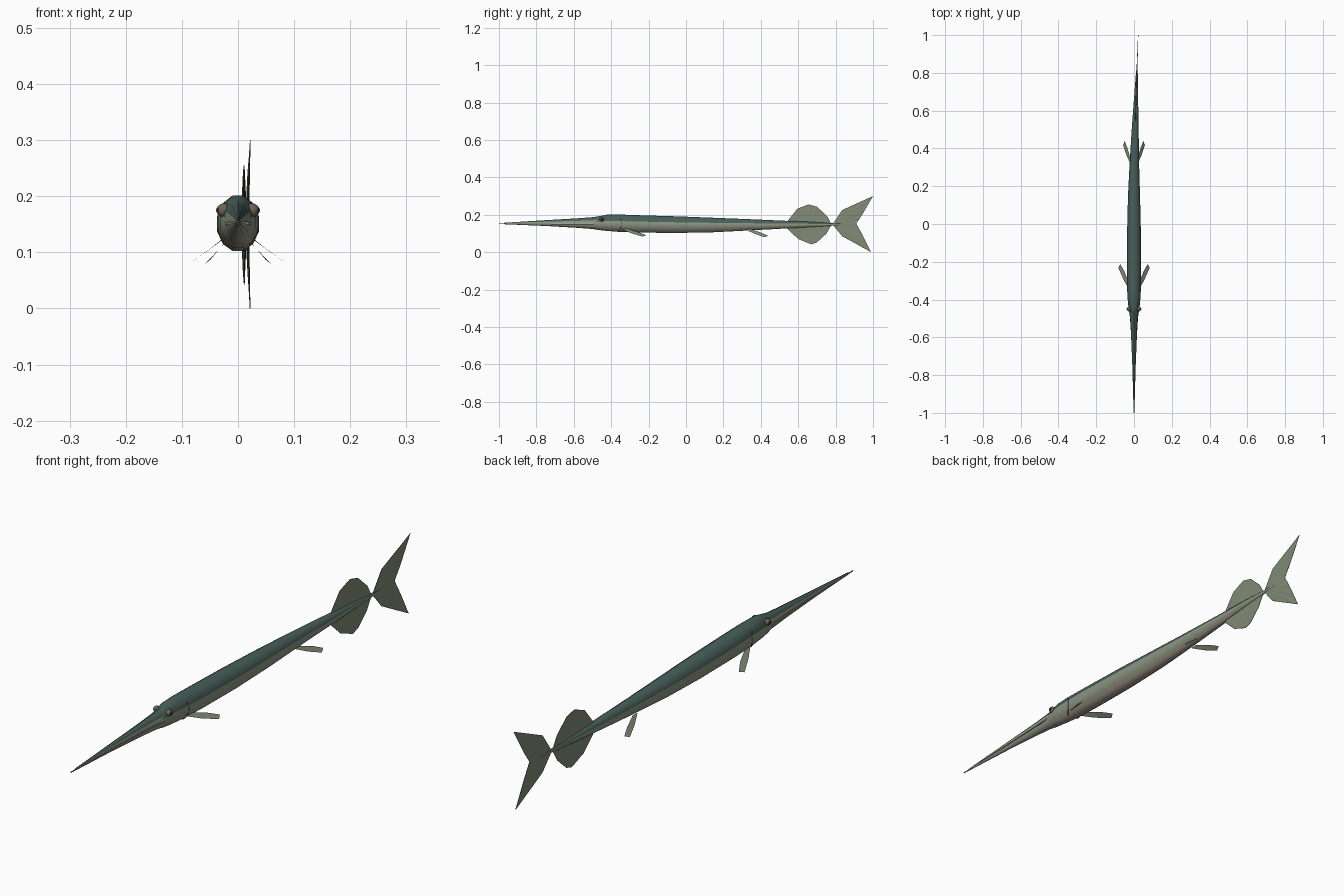
import bpy, math
from mathutils import Vector

if "Cube" in bpy.data.objects:
    bpy.data.objects.remove(bpy.data.objects["Cube"])


def material(name, rgb):
    m = bpy.data.materials.new(name)
    m.diffuse_color = (*rgb, 1)
    m.use_nodes = True
    m.node_tree.nodes["Principled BSDF"].inputs["Base Color"].default_value = m.diffuse_color
    return m


BACK = material("back_green", (0.065, 0.115, 0.10))
SIDE = material("side_grey_green", (0.26, 0.30, 0.22))
BELLY = material("belly_beige", (0.38, 0.32, 0.26))
FIN = material("fin_green", (0.22, 0.26, 0.18))
DARK = material("eye_black", (0.012, 0.012, 0.012))
IRIS = material("iris_brown", (0.16, 0.12, 0.08))


def bend(y):
    """Sideways swing of the tail."""
    return 0.022 * (max(0, y - 0.2) / 0.8) ** 1.3


def make(name, verts, faces, mats):
    me = bpy.data.meshes.new(name)
    me.from_pydata([tuple(v) for v in verts], [], faces)
    for m in mats:
        me.materials.append(m)
    ob = bpy.data.objects.new(name, me)
    bpy.context.collection.objects.link(ob)
    return ob


def smooth(ob, deg=40):
    bpy.ops.object.select_all(action='DESELECT')
    ob.select_set(True)
    bpy.context.view_layer.objects.active = ob
    bpy.ops.object.shade_smooth_by_angle(angle=math.radians(deg))


def loft(name, sections, angles):
    """Skin of (y, half width, top z, middle z, bottom z) sections, capped at both ends."""
    n = len(angles)
    verts, faces, bands = [], [], []
    for y, w, top, mid, bot in sections:
        for a in angles:
            s = math.sin(a)
            h = (top - mid) if s > 0 else (mid - bot)
            verts.append((bend(y) + w * math.cos(a), y, mid + h * s))
    for i in range(len(sections) - 1):
        for j in range(n):
            k = (j + 1) % n
            faces.append((i * n + j, i * n + k, (i + 1) * n + k, (i + 1) * n + j))
            s = (math.sin(angles[j]) + math.sin(angles[k])) / 2
            bands.append(0 if s > 0.3 else 1 if s > -0.75 else 2)
    faces.append(tuple(range(n))[::-1])
    faces.append(tuple((len(sections) - 1) * n + j for j in range(n)))
    ob = make(name, verts, faces, [BACK, SIDE, BELLY])
    for p, b in zip(ob.data.polygons, bands + [1, 1]):
        p.material_index = b
    smooth(ob)
    return ob


# long slender trunk
loft("body", [
    (-0.495, 0.020, 0.184, 0.152, 0.126),
    (-0.465, 0.027, 0.193, 0.153, 0.117),
    (-0.42, 0.033, 0.203, 0.154, 0.112),
    (-0.36, 0.037, 0.203, 0.153, 0.107),
    (-0.25, 0.039, 0.199, 0.151, 0.103),
    (-0.05, 0.038, 0.193, 0.148, 0.101),
    (0.15, 0.033, 0.185, 0.147, 0.105),
    (0.32, 0.026, 0.178, 0.147, 0.114),
    (0.50, 0.019, 0.170, 0.147, 0.124),
    (0.65, 0.012, 0.163, 0.148, 0.133),
    (0.78, 0.006, 0.155, 0.148, 0.141),
    (0.84, 0.002, 0.152, 0.148, 0.144)],
    [math.radians(15 + 30 * i) for i in range(12)])

# needle jaws, split along the mouth line
loft("upper_jaw", [
    (-0.972, 0.002, 0.157, 0.1545, 0.1545),
    (-0.75, 0.009, 0.171, 0.1545, 0.1545),
    (-0.58, 0.016, 0.181, 0.154, 0.154),
    (-0.50, 0.021, 0.187, 0.153, 0.153),
    (-0.46, 0.026, 0.193, 0.153, 0.153)],
    [math.radians(30 * i) for i in range(7)])
loft("lower_jaw", [
    (-1.0, 0.002, 0.1535, 0.1535, 0.1505),
    (-0.75, 0.009, 0.152, 0.152, 0.140),
    (-0.58, 0.016, 0.151, 0.151, 0.130),
    (-0.50, 0.021, 0.150, 0.150, 0.124),
    (-0.46, 0.026, 0.150, 0.150, 0.117)],
    [math.radians(180 + 30 * i) for i in range(7)])


def fin(name, root, edge, thick=0.005, rays=3):
    """Tapered blade between a root line and an outer edge, lightly pleated into rays."""
    root, edge = [Vector(p) for p in root], [Vector(p) for p in edge]
    pairs = []
    for i in range(len(root) - 1):
        for k in range(rays):
            pairs.append((root[i].lerp(root[i + 1], k / rays), edge[i].lerp(edge[i + 1], k / rays)))
    pairs.append((root[-1], edge[-1]))
    nrm = (edge[1] - root[1]).cross(edge[-2] - root[1]).normalized()
    verts, faces = [], []
    for i, (r, e) in enumerate(pairs):
        t = thick / 2 * (1 if i % 2 else 0.6)
        verts += [r + nrm * t, e + nrm * t * 0.3, e - nrm * t * 0.3, r - nrm * t]
    for i in range(len(pairs) - 1):
        a, b = i * 4, i * 4 + 4
        faces += [(a + k, a + (k + 1) % 4, b + (k + 1) % 4, b + k) for k in range(4)]
    last = 4 * len(pairs) - 4
    faces += [(3, 2, 1, 0), (last, last + 1, last + 2, last + 3)]
    return make(name, verts, faces, [FIN])


def upright(points):
    return [(bend(y), y, z) for y, z in points]


# dorsal and anal fins near the tail
fin("dorsal_fin",
    upright([(0.54, 0.16), (0.58, 0.158), (0.62, 0.156), (0.66, 0.154), (0.71, 0.152), (0.77, 0.150)]),
    upright([(0.545, 0.169), (0.595, 0.232), (0.655, 0.255), (0.70, 0.243), (0.755, 0.192), (0.775, 0.155)]))
fin("anal_fin",
    upright([(0.54, 0.135), (0.58, 0.138), (0.62, 0.140), (0.66, 0.142), (0.71, 0.144), (0.77, 0.146)]),
    upright([(0.545, 0.122), (0.60, 0.070), (0.67, 0.042), (0.70, 0.052), (0.75, 0.098), (0.775, 0.141)]))

# forked tail, one lobe up and one down
fin("tail_fin_upper",
    upright([(0.785, 0.150), (0.80, 0.151), (0.82, 0.150), (0.83, 0.148)]),
    upright([(0.835, 0.225), (1.0, 0.30), (0.945, 0.205), (0.91, 0.153)]))
fin("tail_fin_lower",
    upright([(0.785, 0.146), (0.80, 0.145), (0.82, 0.146), (0.83, 0.148)]),
    upright([(0.835, 0.085), (0.99, 0.0), (0.945, 0.090), (0.91, 0.153)]))

for s, side in ((-1, "right"), (1, "left")):
    # paired fins, swept back and down
    fin(side + "_pectoral_fin",
        [(s * 0.028, -0.345, 0.122), (s * 0.055, -0.295, 0.102), (s * 0.083, -0.232, 0.083)],
        [(s * 0.028, -0.312, 0.124), (s * 0.050, -0.252, 0.106), (s * 0.073, -0.212, 0.090)], 0.006)
    fin(side + "_pelvic_fin",
        [(s * 0.018, 0.315, 0.122), (s * 0.040, 0.365, 0.099), (s * 0.058, 0.418, 0.080)],
        [(s * 0.018, 0.345, 0.123), (s * 0.036, 0.405, 0.103), (s * 0.049, 0.440, 0.087)], 0.005)

    # eyes: iris with a dark pupil
    for part, off, r, m in (("iris", 0.025, 0.0125, IRIS), ("pupil", 0.0305, 0.0085, DARK)):
        bpy.ops.mesh.primitive_uv_sphere_add(segments=16, ring_count=8, radius=r,
                                             location=(s * off, -0.45, 0.175))
        eye = bpy.context.object
        eye.name = side + "_eye_" + part
        eye.data.materials.append(m)
        smooth(eye)

    # gill cover edge
    cu = bpy.data.curves.new(side + "_gill_edge", 'CURVE')
    cu.dimensions = '3D'
    cu.bevel_depth, cu.bevel_resolution = 0.0015, 1
    sp = cu.splines.new('POLY')
    sp.points.add(6)
    for i, p in enumerate(sp.points):
        a = math.radians(35 - 15 * i)
        p.co = (s * 0.0365 * math.cos(a), -0.365 + 0.022 * math.cos(a * 1.5),
                0.153 + 0.048 * math.sin(a), 1)
    cu.materials.append(BACK)
    bpy.context.collection.objects.link(bpy.data.objects.new(side + "_gill_edge", cu))
